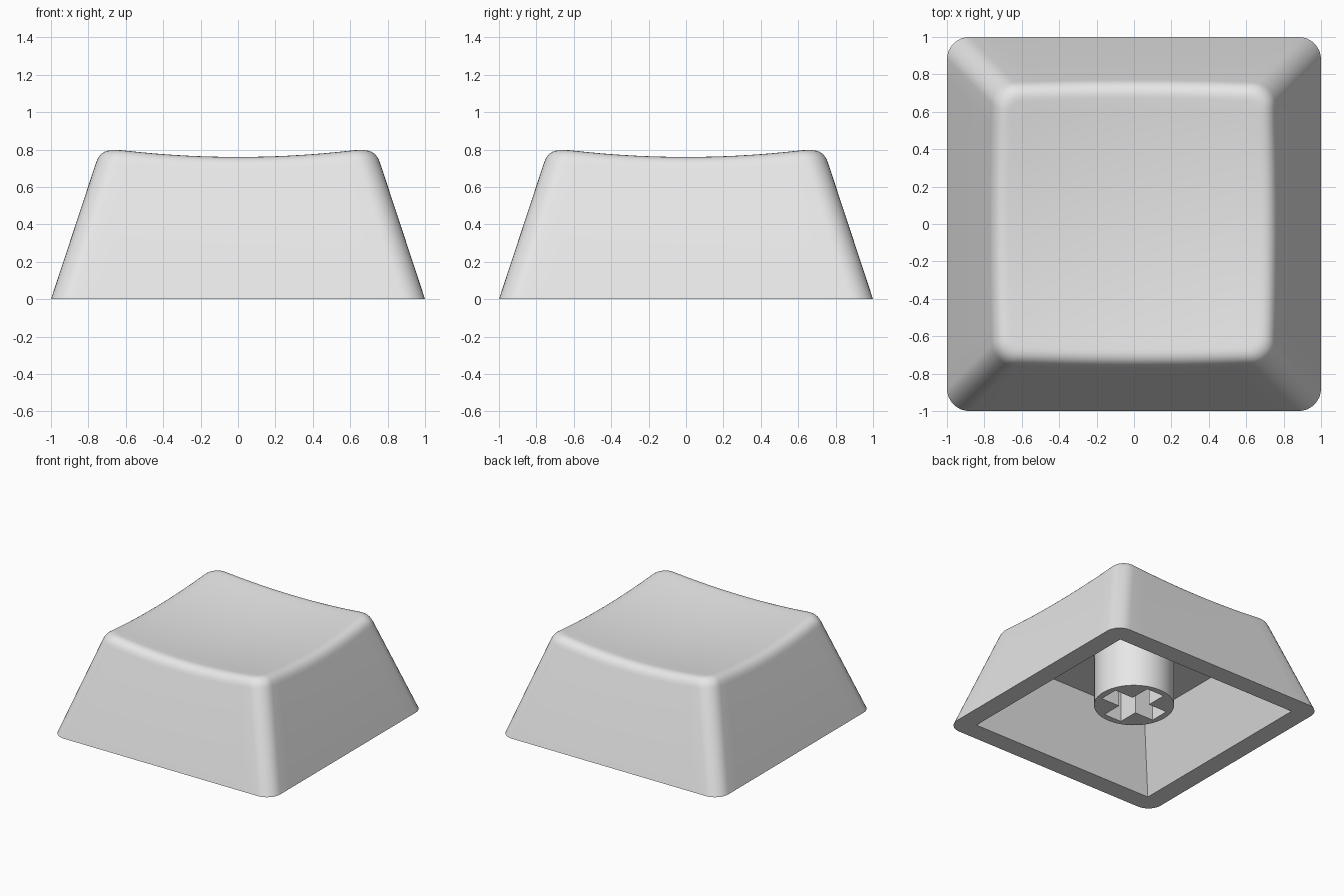
import bpy, bmesh, math
from mathutils import Vector

if "Cube" in bpy.data.objects:
    bpy.data.objects.remove(bpy.data.objects["Cube"])

grey = bpy.data.materials.new("plastic_grey")
grey.diffuse_color = (0.8, 0.8, 0.8, 1)
grey.use_nodes = True
grey.node_tree.nodes["Principled BSDF"].inputs["Base Color"].default_value = grey.diffuse_color

SIDE, ARC = 14, 8          # segments per straight side / per rounded corner


def outline(h, r):
    """Rounded square of half-size h and corner radius r, as (x, y) points."""
    pts, c = [], h - r
    for q in range(4):
        a0 = q * math.pi / 2
        ca, sa = round(math.cos(a0)), round(math.sin(a0))
        quarter = [(h, -c + 2 * c * i / SIDE) for i in range(SIDE)]
        quarter += [(c + r * math.cos(j / ARC * math.pi / 2),
                     c + r * math.sin(j / ARC * math.pi / 2)) for j in range(ARC)]
        pts += [(x * ca - y * sa, x * sa + y * ca) for x, y in quarter]
    return pts


def ring(bm, pts):
    return [bm.verts.new(p) for p in pts]


def bridge(bm, a, b):
    for i in range(len(a)):
        j = (i + 1) % len(a)
        bm.faces.new((a[i], a[j], b[j], b[i]))


def fill_between(bm, *loops):
    """Flat face between an outer loop and a hole."""
    edges = []
    for lp in loops:
        edges += [bm.edges.get((lp[i - 1], lp[i])) for i in range(len(lp))]
    bmesh.ops.triangle_fill(bm, edges=edges, use_beauty=True)


def finish(bm, name):
    bmesh.ops.recalc_face_normals(bm, faces=bm.faces)
    me = bpy.data.meshes.new(name)
    bm.to_mesh(me)
    bm.free()
    me.materials.append(grey)
    ob = bpy.data.objects.new(name, me)
    bpy.context.collection.objects.link(ob)
    bpy.ops.object.select_all(action='DESELECT')
    ob.select_set(True)
    bpy.context.view_layer.objects.active = ob
    bpy.ops.object.shade_smooth_by_angle(angle=math.radians(30))
    return ob


# ---- Key shell: tapered walls, rounded rim, spherical dish, hollow inside
TAPER, RADIUS, FILLET = 0.33, 0.12, 0.075
CEILING = 0.53


def dish(x, y):
    return 0.715 + 0.098 * (x * x + y * y)


def wall(i, z, inset=0.0):
    return outline(1 - TAPER * z - inset, RADIUS - inset * 0.8)[i]


count = 4 * (SIDE + ARC)
columns = []
for i in range(count):
    z = 0.76
    for _ in range(4):                      # where wall meets dish
        z = dish(*wall(i, z))
    tip = Vector((*wall(i, z), z))
    low = Vector((*wall(i, z - FILLET), z - FILLET))
    q = wall(i, z, FILLET)
    top = Vector((*q, dish(*q)))
    col = [Vector((*wall(i, 0), 0))]
    for k in range(8):                      # rounded rim
        t = k / 7
        col.append(low * (1 - t) ** 2 + tip * 2 * t * (1 - t) + top * t * t)
    for k in range(1, 10):                  # dished top
        s = 1 - k / 10
        col.append(Vector((q[0] * s, q[1] * s, dish(q[0] * s, q[1] * s))))
    columns.append(col)

bm = bmesh.new()
rings = [ring(bm, level) for level in zip(*columns)]
for a, b in zip(rings, rings[1:]):
    bridge(bm, a, b)
centre = bm.verts.new((0, 0, dish(0, 0)))
for i in range(count):
    bm.faces.new((rings[-1][i - 1], rings[-1][i], centre))

# Cavity with sharp corners
corners = [(1, -1), (1, 1), (-1, 1), (-1, -1)]
mouth = ring(bm, [(0.842 * x, 0.842 * y, 0) for x, y in corners])
roof = ring(bm, [(0.64 * x, 0.64 * y, CEILING) for x, y in corners])
bridge(bm, mouth, roof)
bm.faces.new(roof)
fill_between(bm, rings[0], mouth)
finish(bm, "key_shell")

# ---- Switch stem: tube with a cross-shaped socket
bm = bmesh.new()
STEM_Z, STEM_R, L, W = 0.113, 0.302, 0.25, 0.08
arm = [(L, -W), (L, W), (W, W)]
cross = []
for q in range(4):
    cross += arm
    arm = [(-y, x) for x, y in arm]
circle = [(STEM_R * math.cos(2 * math.pi * i / 48),
           STEM_R * math.sin(2 * math.pi * i / 48)) for i in range(48)]
ends = []
for shape in (circle, cross):
    low = ring(bm, [(x, y, STEM_Z) for x, y in shape])
    high = ring(bm, [(x, y, CEILING) for x, y in shape])
    bridge(bm, low, high)
    ends.append(low)
fill_between(bm, *ends)
finish(bm, "switch_stem")
